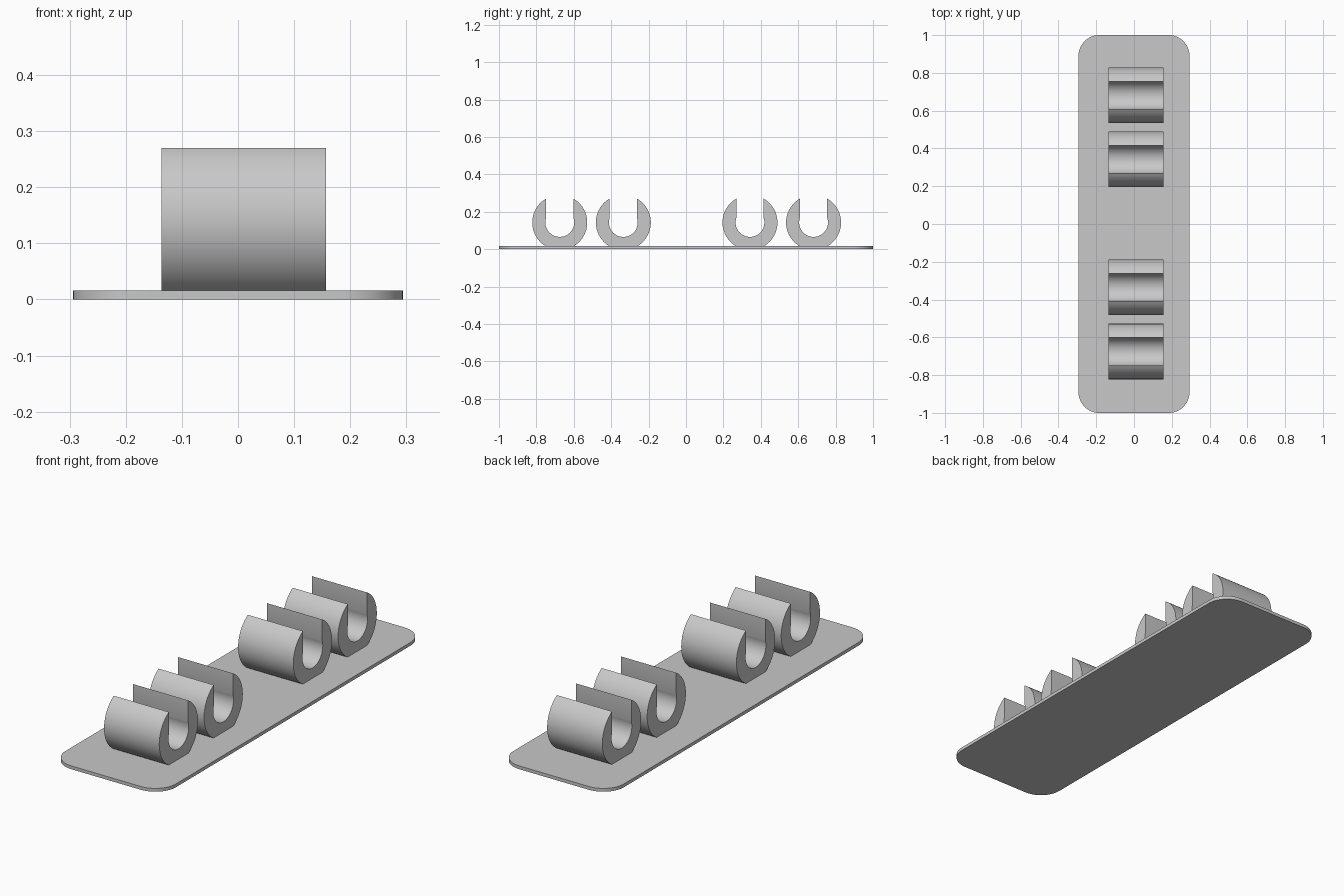
import bpy, bmesh
from math import sin, cos, asin, pi, radians, sqrt

cube = bpy.data.objects.get("Cube")
if cube:
    bpy.data.objects.remove(cube, do_unlink=True)

grey = bpy.data.materials.new("light grey plastic")
grey.use_nodes = True
colour = (0.58, 0.58, 0.58, 1)
grey.diffuse_color = colour
grey.node_tree.nodes["Principled BSDF"].inputs["Base Color"].default_value = colour


def arc(cx, cy, r, start, end, steps):
    """Points along a circular arc, angles in radians."""
    angles = [start + (end - start) * i / steps for i in range(steps + 1)]
    return [(cx + r * cos(a), cy + r * sin(a)) for a in angles]


def extrude(name, points, offset):
    """Solid from a closed outline of 3D points pushed along offset."""
    bm = bmesh.new()
    face = bm.faces.new([bm.verts.new(p) for p in points])
    result = bmesh.ops.extrude_face_region(bm, geom=[face], use_keep_orig=True)
    moved = [v for v in result["geom"] if isinstance(v, bmesh.types.BMVert)]
    bmesh.ops.translate(bm, verts=moved, vec=offset)
    bmesh.ops.recalc_face_normals(bm, faces=bm.faces)
    mesh = bpy.data.meshes.new(name)
    bm.to_mesh(mesh)
    bm.free()
    mesh.materials.append(grey)
    obj = bpy.data.objects.new(name, mesh)
    bpy.context.collection.objects.link(obj)
    bpy.ops.object.select_all(action="DESELECT")
    obj.select_set(True)
    bpy.context.view_layer.objects.active = obj
    bpy.ops.object.shade_smooth_by_angle(angle=radians(25))
    return obj


# Base plate with rounded corners
half_x, half_y, thick, corner = 0.294, 1.0, 0.016, 0.11
outline = []
for i, (sx, sy) in enumerate([(1, 1), (-1, 1), (-1, -1), (1, -1)]):
    outline += arc(sx * (half_x - corner), sy * (half_y - corner), corner,
                   i * pi / 2, (i + 1) * pi / 2, 12)
extrude("base_plate", [(x, y, 0) for x, y in outline], (0, 0, thick))

# Open clip profile: outer ring with flat foot, round seat and straight slot
outer, inner, slot, centre_z = 0.147, 0.077, 0.073, 0.1425
x_min, x_max = -0.136, 0.157
foot = asin((centre_z - thick) / outer)
lip = asin(sqrt(outer ** 2 - slot ** 2) / outer)
seat = asin(sqrt(inner ** 2 - slot ** 2) / inner)
profile = arc(0, centre_z, outer, pi - lip, pi + foot, 28)
profile += arc(0, centre_z, outer, -foot, lip, 28)
profile += arc(0, centre_z, inner, seat, -pi - seat, 36)

# Two pairs of clips along the plate
for name, y in [("front_outer_clip", -0.675), ("front_inner_clip", -0.335),
                ("back_inner_clip", 0.342), ("back_outer_clip", 0.682)]:
    extrude(name, [(x_min, y + py, pz) for py, pz in profile],
            (x_max - x_min, 0, 0))
